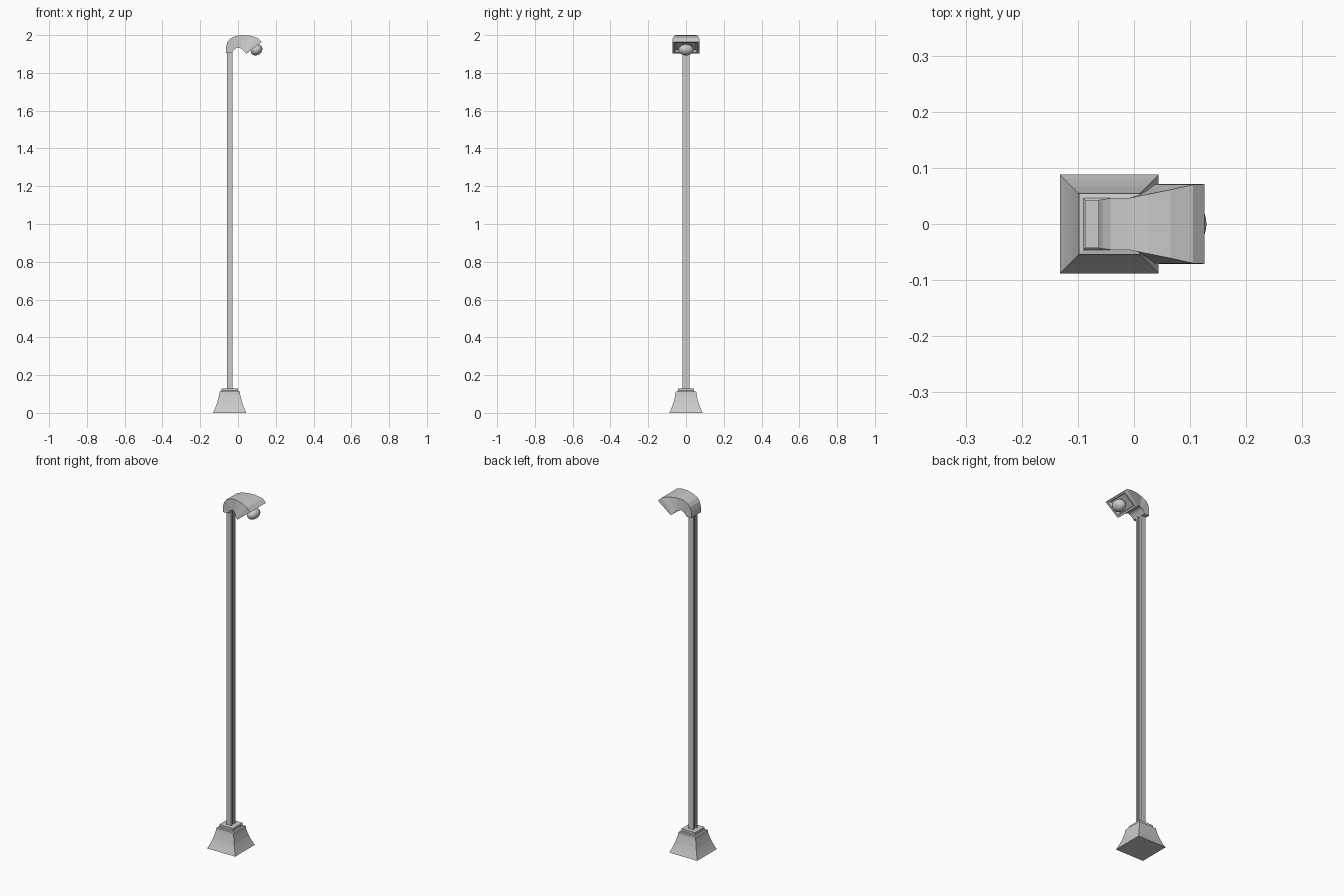
import bpy, bmesh, math
from mathutils import Vector, Matrix

if "Cube" in bpy.data.objects:
    bpy.data.objects.remove(bpy.data.objects["Cube"])

CX = -0.044  # pole axis


def finish(bm, name):
    bmesh.ops.recalc_face_normals(bm, faces=bm.faces)
    me = bpy.data.meshes.new(name)
    bm.to_mesh(me)
    bm.free()
    ob = bpy.data.objects.new(name, me)
    bpy.context.collection.objects.link(ob)
    return ob


def loft(name, rings):
    """Skin a list of equal-length closed rings and cap both ends."""
    bm = bmesh.new()
    loops = [[bm.verts.new(p) for p in r] for r in rings]
    n = len(loops[0])
    for a, b in zip(loops, loops[1:]):
        for i in range(n):
            j = (i + 1) % n
            bm.faces.new((a[i], a[j], b[j], b[i]))
    bm.faces.new(loops[0])
    bm.faces.new(loops[-1])
    return finish(bm, name)


def square(h, z):
    return [(CX + sx * h, sy * h, z) for sx, sy in ((-1, -1), (1, -1), (1, 1), (-1, 1))]


# flared square foot with stepped collar
foot = [(0.088, 0), (0.081, 0.015), (0.073, 0.035), (0.066, 0.055), (0.060, 0.078),
        (0.056, 0.095), (0.054, 0.112), (0.046, 0.114), (0.043, 0.118), (0.043, 0.13)]
loft("base", [square(h, z) for h, z in foot])

# pole: rectangular section with a groove on front and back of the arm direction
half = [(-0.015, -0.019), (0.015, -0.019), (0.015, -0.007), (0.009, -0.007)]
section = half + [(x, -y) for x, y in reversed(half)]
left = [(-0.015, 0.007), (-0.009, 0.007), (-0.009, -0.007), (-0.015, -0.007)]
section = section[:-1] + [(-0.015, 0.019)] + left
loft("pole", [[(CX + x, y, z) for x, y in section] for z in (0.125, 1.92)])

# curved lamp head: outer x,z / inner x,z / half width
spine = [(-0.063, 1.905, -0.031, 1.905, 0.043),
         (-0.063, 1.938, -0.029, 1.912, 0.043),
         (-0.056, 1.963, -0.022, 1.921, 0.044),
         (-0.042, 1.981, -0.013, 1.929, 0.046),
         (-0.010, 1.996, -0.001, 1.934, 0.046),
         (0.025, 2.000, 0.012, 1.931, 0.053),
         (0.065, 1.997, 0.025, 1.922, 0.061),
         (0.105, 1.984, 0.037, 1.909, 0.070),
         (0.126, 1.964, 0.046, 1.902, 0.071)]
# last rings shape a shallow recess in the open end
spine += [(0.116, 1.958, 0.054, 1.910, 0.061), (0.106, 1.965, 0.046, 1.920, 0.052)]
loft("lamp_head", [[(ox, -w, oz), (ox, w, oz), (ix, w, iz), (ix, -w, iz)]
                   for ox, oz, ix, iz, w in spine])

# glass bulb seated in the open end
bm = bmesh.new()
bmesh.ops.create_uvsphere(bm, u_segments=24, v_segments=12, radius=1)
tilt = math.atan2(0.062, 0.08)
bm.transform(Matrix.Translation(Vector((0.098, 0, 1.922)))
             @ Matrix.Rotation(-tilt, 4, 'Y')
             @ Matrix.Diagonal((0.033, 0.040, 0.028, 1)))
for f in bm.faces:
    f.smooth = True
finish(bm, "bulb")
